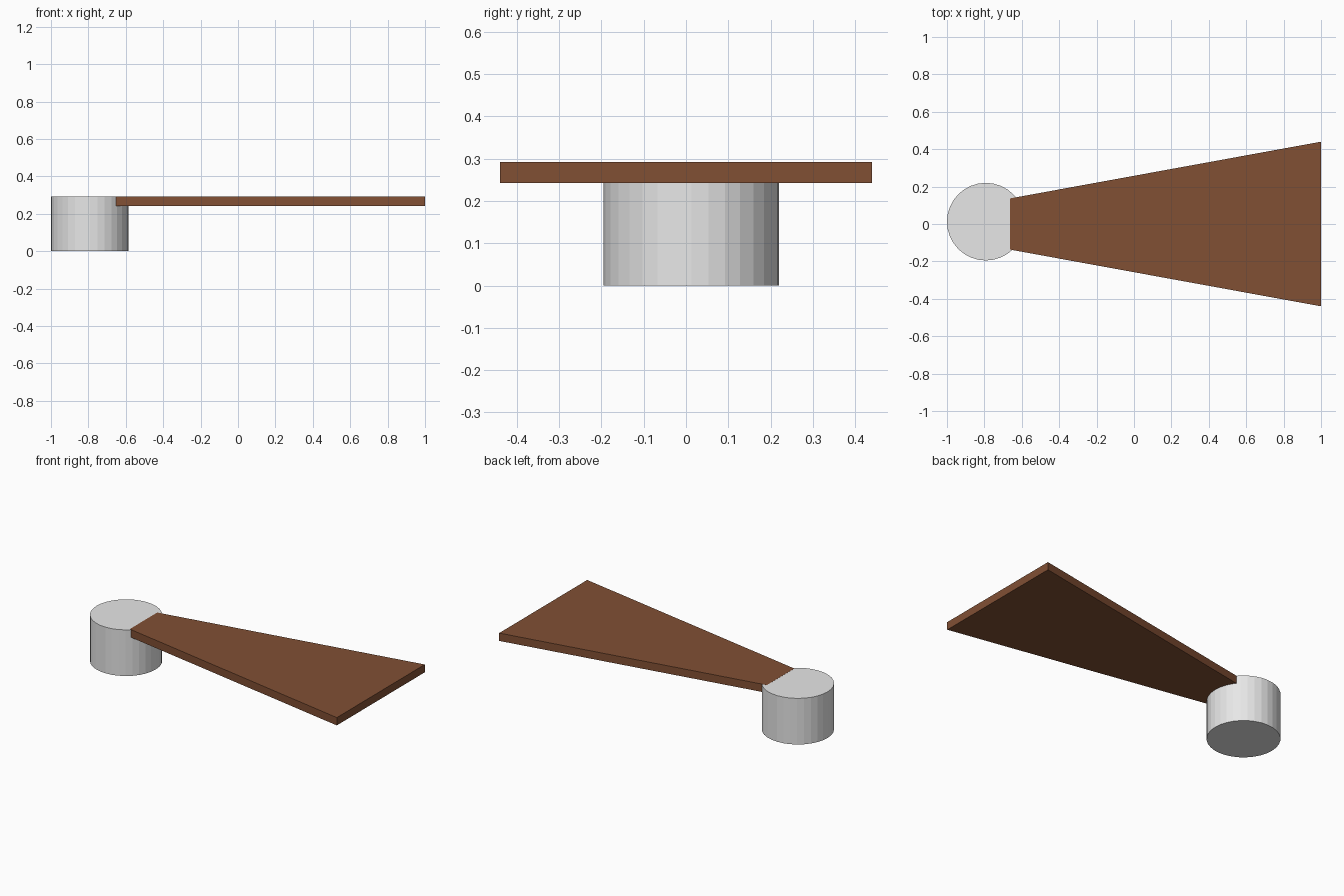
import bpy, bmesh, math
from mathutils import Matrix

if "Cube" in bpy.data.objects:
    bpy.data.objects.remove(bpy.data.objects["Cube"])


def material(name, rgb):
    m = bpy.data.materials.new(name)
    m.diffuse_color = (*rgb, 1)
    m.use_nodes = True
    m.node_tree.nodes["Principled BSDF"].inputs["Base Color"].default_value = m.diffuse_color
    return m


def add_object(name, bm, mat):
    bmesh.ops.recalc_face_normals(bm, faces=bm.faces)
    mesh = bpy.data.meshes.new(name)
    bm.to_mesh(mesh)
    bm.free()
    mesh.materials.append(mat)
    obj = bpy.data.objects.new(name, mesh)
    bpy.context.collection.objects.link(obj)
    return obj


grey = material("light grey", (0.8, 0.8, 0.8))
brown = material("wood brown", (0.22, 0.079, 0.034))
TOP = 0.292

# Round post: 32 flat sides with a corner on the x axis
bm = bmesh.new()
bmesh.ops.create_cone(bm, cap_ends=True, segments=32, radius1=0.2075,
                      radius2=0.2075, depth=TOP,
                      matrix=Matrix.Translation((-0.7925, 0.0125, TOP / 2)))
add_object("round_post", bm, grey)

# Tapered board: trapezoid outline extruded upwards, a hair proud of the post
bm = bmesh.new()
outline = [(-0.662, -0.137), (1, -0.44), (1, 0.44), (-0.662, 0.137)]
face = bm.faces.new([bm.verts.new((x, y, 0.243)) for x, y in outline])
ext = bmesh.ops.extrude_face_region(bm, geom=[face])
top_verts = [v for v in ext["geom"] if isinstance(v, bmesh.types.BMVert)]
bmesh.ops.translate(bm, verts=top_verts, vec=(0, 0, TOP + 0.0005 - 0.243))
add_object("tapered_board", bm, brown)
